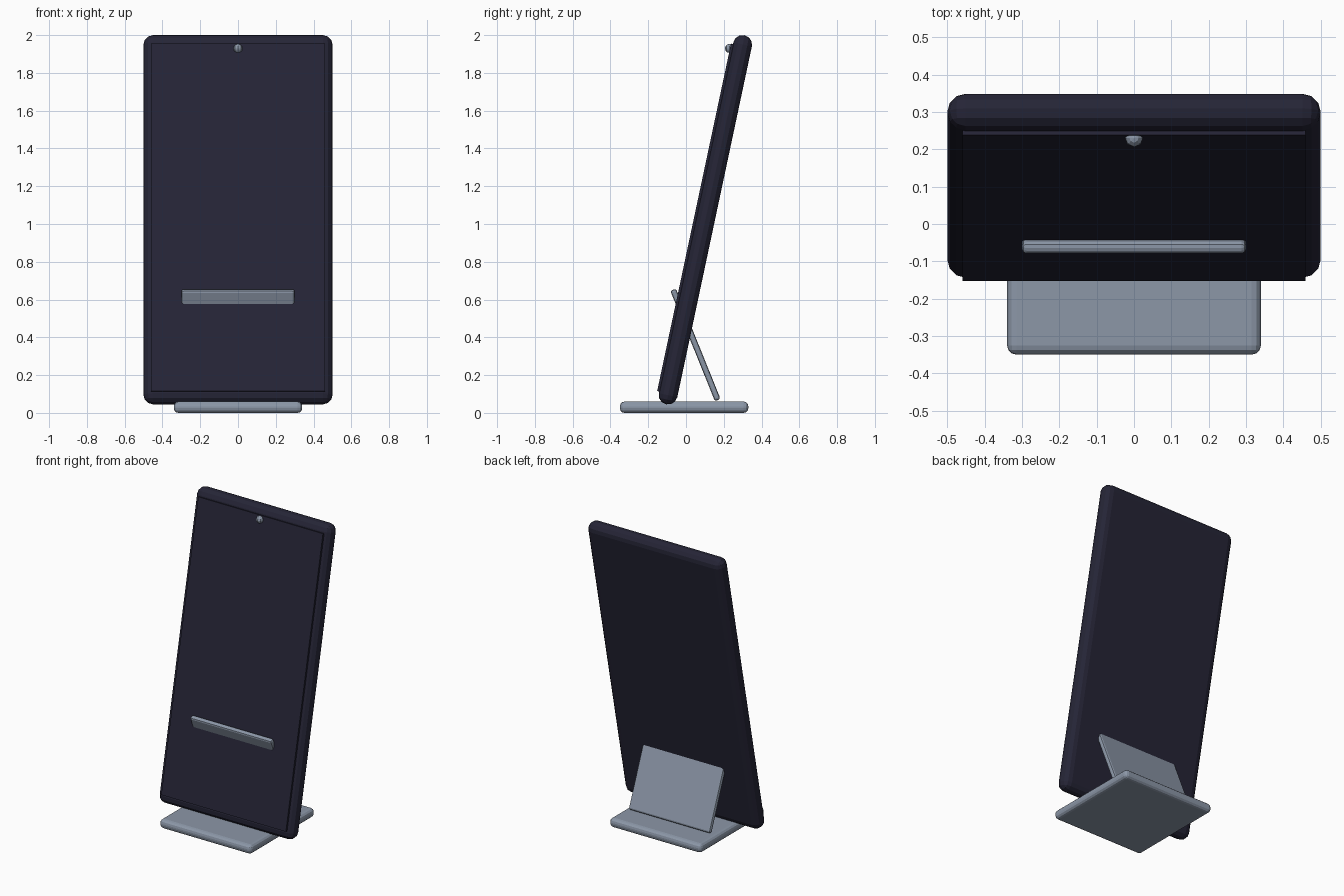
import bpy, math
from mathutils import Matrix, Vector

if "Cube" in bpy.data.objects:
    bpy.data.objects.remove(bpy.data.objects["Cube"])

def material(name, rgb):
    m = bpy.data.materials.new(name)
    m.diffuse_color = (*rgb, 1)
    m.use_nodes = True
    m.node_tree.nodes["Principled BSDF"].inputs["Base Color"].default_value = m.diffuse_color
    return m

DARK = material("dark_navy", (0.0185, 0.018, 0.037))
GREY = material("steel_grey", (0.262, 0.31, 0.39))

def slab(name, size, loc, tilt, mat, bevel=0, segments=3):
    """Box with rounded edges, tilted about x (degrees)."""
    bpy.ops.mesh.primitive_cube_add(size=1)
    ob = bpy.context.object
    ob.name = name
    ob.data.transform(Matrix.Diagonal((*size, 1)))
    ob.location = loc
    ob.rotation_euler.x = math.radians(tilt)
    ob.data.materials.append(mat)
    if bevel:
        mod = ob.modifiers.new("round", 'BEVEL')
        mod.width, mod.segments = bevel, segments
    return ob

LEAN = -12
centre = Vector((0, 0.1025, 1.0225))
lean = Matrix.Rotation(math.radians(LEAN), 3, 'X')

# Phone body and raised screen
slab("phone_body", (1.0, 0.1, 1.997), centre, LEAN, DARK, 0.049)
slab("screen", (0.92, 0.02, 1.88), centre + lean @ Vector((0, -0.051, 0)), LEAN, DARK)

# Foot plate and the support that passes through the phone
slab("foot_plate", (0.68, 0.68, 0.06), (0, -0.01, 0.03), 0, GREY, 0.025)
slab("support_plate", (0.6, 0.032, 0.63), (0, 0.05, 0.36), 22, GREY, 0.012, 2)

# Front camera bead
bpy.ops.mesh.primitive_uv_sphere_add(segments=8, ring_count=6, radius=0.024,
                                     location=(0, 0.23, 1.93))
bead = bpy.context.object
bead.name = "camera_bead"
bead.data.materials.append(GREY)
